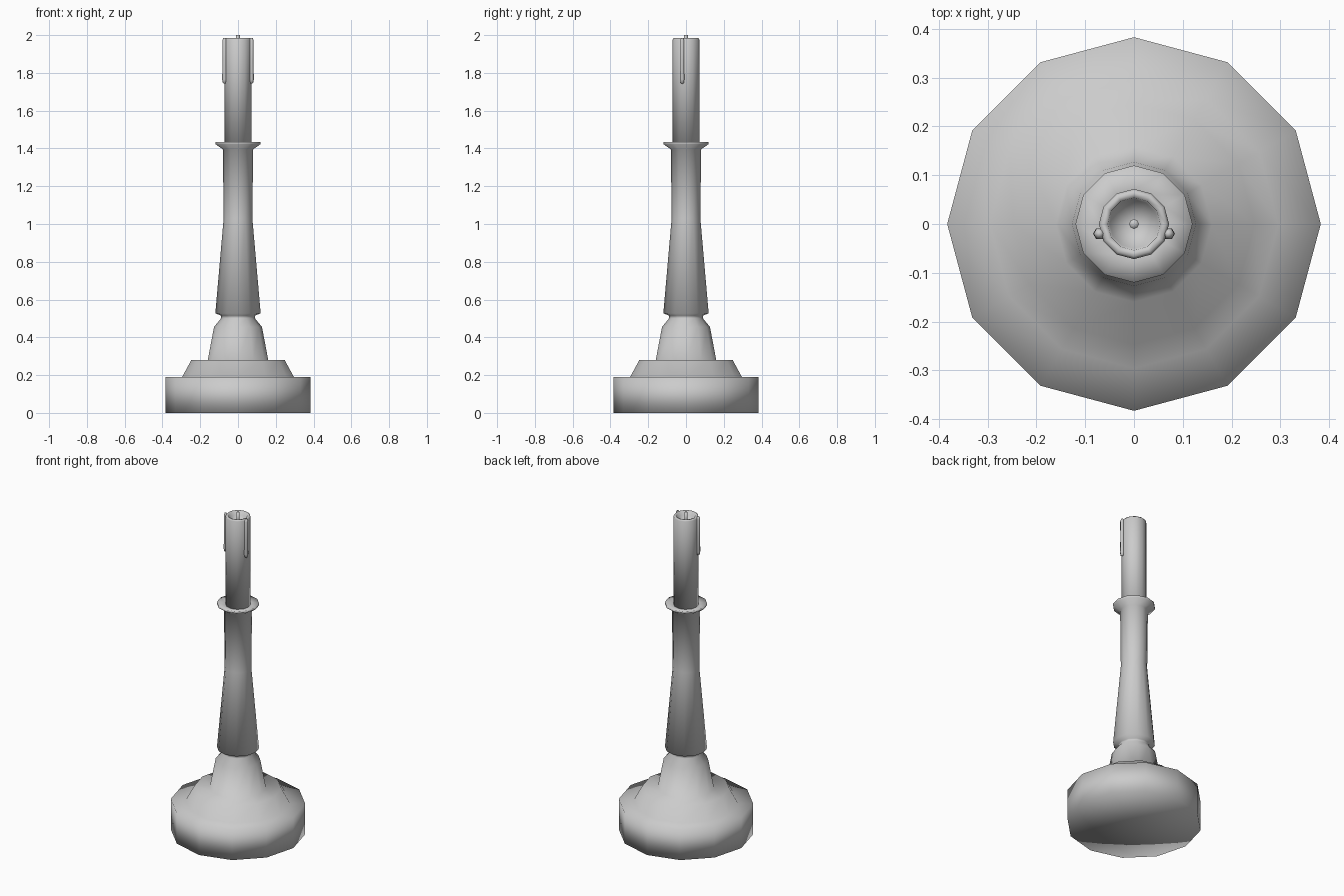
import bpy, bmesh, math

if "Cube" in bpy.data.objects:
    bpy.data.objects.remove(bpy.data.objects["Cube"])


def lathe(name, profile, sides, loc=(0, 0, 0)):
    """Revolve (radius, z) points about z; zero radius makes a pole."""
    bm = bmesh.new()
    rings = []
    for r, z in profile:
        if r == 0:
            rings.append([bm.verts.new((0, 0, z))] * sides)
        else:
            rings.append([bm.verts.new((r * math.cos(2 * math.pi * i / sides),
                                        r * math.sin(2 * math.pi * i / sides), z))
                          for i in range(sides)])
    for a, b in zip(rings, rings[1:]):
        for i in range(sides):
            j = (i + 1) % sides
            quad = list(dict.fromkeys([a[i], a[j], b[j], b[i]]))
            bm.faces.new(quad)
    bmesh.ops.recalc_face_normals(bm, faces=bm.faces)
    for f in bm.faces:
        f.smooth = True
    mesh = bpy.data.meshes.new(name)
    bm.to_mesh(mesh)
    bm.free()
    ob = bpy.data.objects.new(name, mesh)
    ob.location = loc
    bpy.context.collection.objects.link(ob)
    return ob


# Turned holder: stepped foot, neck, tapered stem and drip tray
lathe("candlestick", [
    (0, 0), (0.383, 0), (0.383, 0.19), (0.296, 0.19), (0.247, 0.28),
    (0.16, 0.28), (0.127, 0.455), (0.09, 0.50), (0.09, 0.515), (0.12, 0.527),
    (0.076, 1.03), (0.08, 1.395), (0.12, 1.423), (0.12, 1.435),
    (0.07, 1.425), (0, 1.425)], 12)

# Candle with a melted hollow at the top
lathe("candle", [
    (0, 1.42), (0.072, 1.42), (0.072, 1.975), (0.066, 1.984),
    (0.054, 1.98), (0.05, 1.96), (0, 1.93)], 12)

# Wick
lathe("wick", [(0, 1.92), (0.01, 1.92), (0.01, 2.0), (0, 2.0)], 8)

# Wax drips on both sides
for side, label in ((-1, "left"), (1, "right")):
    lathe(label + "_wax_drip", [
        (0, 1.742), (0.009, 1.746), (0.013, 1.765), (0.011, 1.86),
        (0.012, 1.97), (0.007, 1.984), (0, 1.985)], 6,
        (side * 0.071, -0.02, 0))
